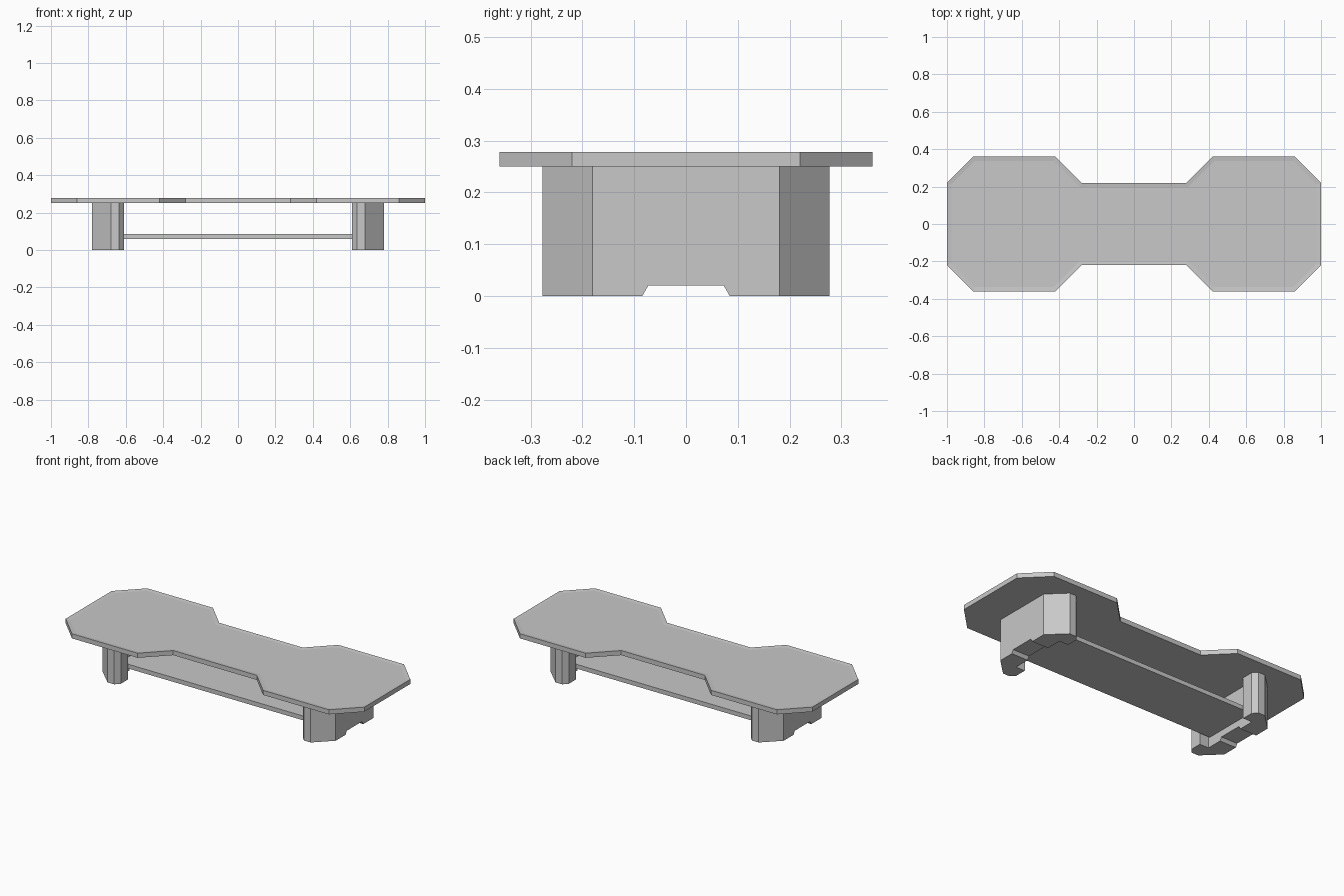
import bpy
import bmesh

cube = bpy.data.objects.get("Cube")
if cube:
    bpy.data.objects.remove(cube, do_unlink=True)

# Single plain grey finish
grey = bpy.data.materials.new("plain_grey")
grey.use_nodes = True
colour = (0.58, 0.58, 0.58, 1)
grey.diffuse_color = colour
grey.node_tree.nodes["Principled BSDF"].inputs["Base Color"].default_value = colour


def finish(bm, name):
    bmesh.ops.recalc_face_normals(bm, faces=bm.faces)
    mesh = bpy.data.meshes.new(name)
    bm.to_mesh(mesh)
    bm.free()
    mesh.materials.append(grey)
    obj = bpy.data.objects.new(name, mesh)
    bpy.context.collection.objects.link(obj)
    return obj


def extruded(points, direction):
    """Solid made by sweeping a flat outline along a direction."""
    bm = bmesh.new()
    face = bm.faces.new([bm.verts.new(p) for p in points])
    result = bmesh.ops.extrude_face_region(bm, geom=[face])
    verts = [v for v in result["geom"] if isinstance(v, bmesh.types.BMVert)]
    bmesh.ops.translate(bm, verts=verts, vec=direction)
    bmesh.ops.recalc_face_normals(bm, faces=bm.faces)
    return bm


def mirrored(half):
    """Close a half outline by reflecting it across y = 0."""
    return half + [(x, -y) for x, y in reversed(half)]


# Tabletop: two octagonal ends joined by a narrow waist
quarter = [(0.28, 0.22), (0.42, 0.36), (0.86, 0.36), (1.0, 0.22)]
half = [(-x, y) for x, y in reversed(quarter)] + quarter
bm = extruded([(x, y, 0.25) for x, y in mirrored(half)], (0, 0, 0.028))
top = max(bm.faces, key=lambda f: f.calc_center_median().z)
# Fine recessed line just inside the rim
bmesh.ops.inset_region(bm, faces=[top], thickness=0.025, depth=-0.003)
finish(bm, "tabletop")

# Leg plan: chamfered posts at both ends of a thinner centre panel
leg_half = [(0.67, 0.18), (0.61, 0.18), (0.61, 0.25), (0.635, 0.277),
            (0.68, 0.277), (0.78, 0.18)]
# Notch under each centre panel, cut along x
notch_profile = [(-0.085, -0.001), (0.085, -0.001), (0.073, 0.02), (-0.073, 0.02)]

for side, sign in (("left", 1), ("right", -1)):
    plan = mirrored(leg_half)
    leg = finish(extruded([(sign * x, y, 0) for x, y in plan], (0, 0, 0.25)),
                 side + "_leg")
    cutter = finish(extruded([(sign * 0.5, y, z) for y, z in notch_profile],
                             (sign * 0.4, 0, 0)), side + "_notch_cutter")
    cutter.hide_render = True
    cutter.hide_set(True)
    cutter.display_type = 'WIRE'
    cut = leg.modifiers.new("notch", 'BOOLEAN')
    cut.operation = 'DIFFERENCE'
    cut.solver = 'EXACT'
    cut.object = cutter
    # Bake the cut so that the helper can go
    bpy.context.view_layer.update()
    graph = bpy.context.evaluated_depsgraph_get()
    baked = bpy.data.meshes.new_from_object(leg.evaluated_get(graph))
    leg.modifiers.clear()
    leg.data = baked
    bpy.data.objects.remove(cutter, do_unlink=True)

# Lower shelf running between the two legs
shelf = [(-0.67, -0.17, 0.06), (0.67, -0.17, 0.06),
         (0.67, 0.17, 0.06), (-0.67, 0.17, 0.06)]
finish(extruded(shelf, (0, 0, 0.026)), "lower_shelf")
